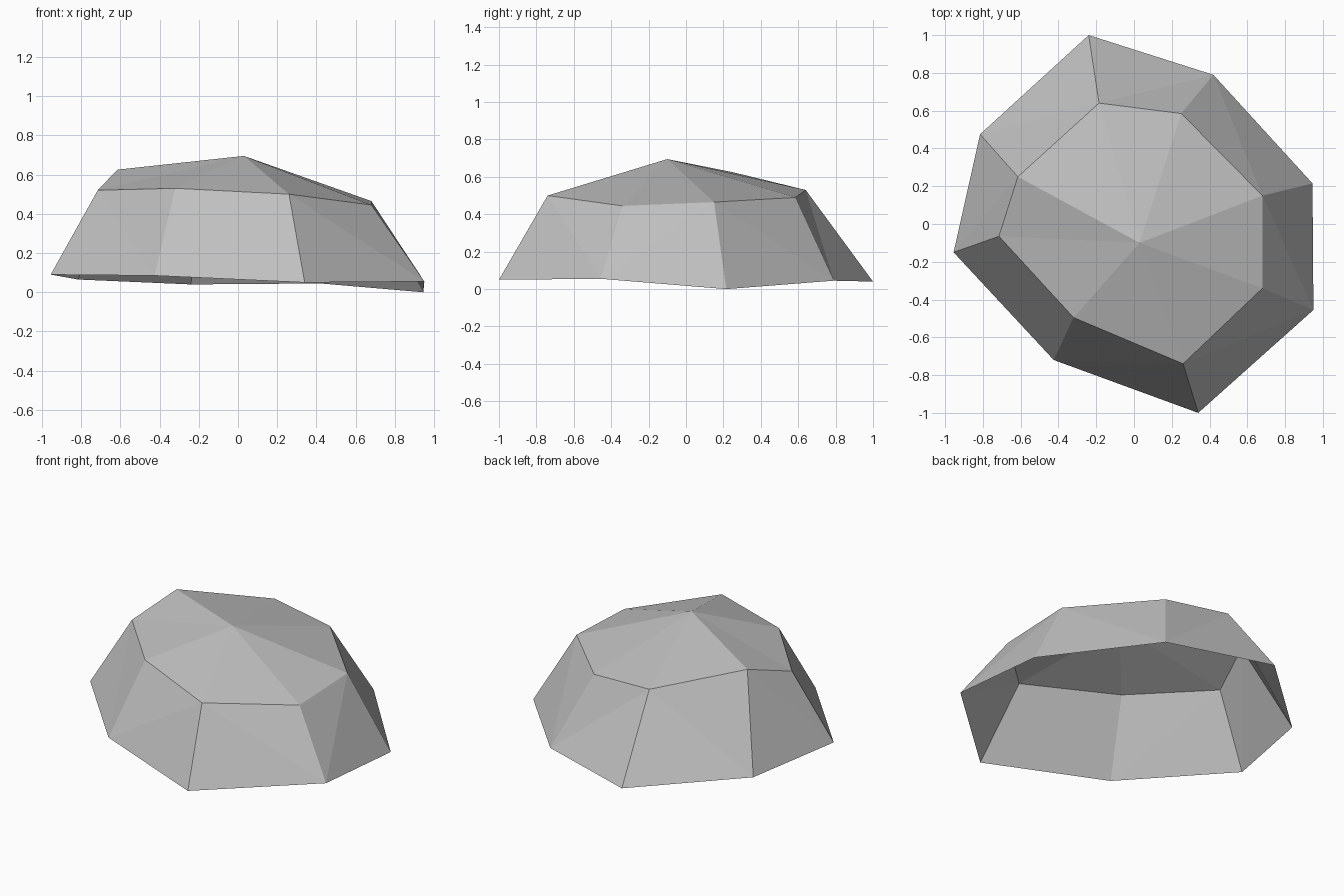
import bpy
import bmesh

cube = bpy.data.objects.get("Cube")
if cube:
    bpy.data.objects.remove(cube, do_unlink=True)

# Plain stone grey
stone = bpy.data.materials.new("stone_grey")
stone.use_nodes = True
grey = (0.53, 0.53, 0.53, 1.0)
stone.diffuse_color = grey
bsdf = stone.node_tree.nodes["Principled BSDF"]
bsdf.inputs["Base Color"].default_value = grey
bsdf.inputs["Roughness"].default_value = 0.9

# Uneven outlines of the rock, clockwise from the back
foot = [(-0.24, 1.0, 0.04), (0.42, 0.79, 0.045), (0.945, 0.215, 0.0), (0.95, -0.455, 0.055),
        (0.34, -1.0, 0.05), (-0.425, -0.72, 0.085), (-0.955, -0.15, 0.09), (-0.815, 0.475, 0.065)]
shoulder = [(-0.185, 0.64, 0.53), (0.25, 0.585, 0.49), (0.68, 0.15, 0.465), (0.68, -0.34, 0.445),
            (0.26, -0.74, 0.5), (-0.32, -0.495, 0.53), (-0.715, -0.065, 0.52), (-0.615, 0.25, 0.625)]
peak = (0.03, -0.1, 0.695)

# Sides whose crease climbs from the first foot corner to the next shoulder corner
rising = {1, 3, 5, 6, 7}

bm = bmesh.new()
low = [bm.verts.new(p) for p in foot]
high = [bm.verts.new(p) for p in shoulder]
top = bm.verts.new(peak)
for i in range(len(low)):
    j = (i + 1) % len(low)
    # Creased side wall
    if i in rising:
        bm.faces.new((low[j], low[i], high[j]))
        bm.faces.new((low[i], high[i], high[j]))
    else:
        bm.faces.new((low[j], low[i], high[i]))
        bm.faces.new((low[j], high[i], high[j]))
    # Cap facet, the underside stays open
    bm.faces.new((high[j], high[i], top))

mesh = bpy.data.meshes.new("rock")
bm.to_mesh(mesh)
bm.free()
mesh.materials.append(stone)
rock = bpy.data.objects.new("rock", mesh)
bpy.context.collection.objects.link(rock)
